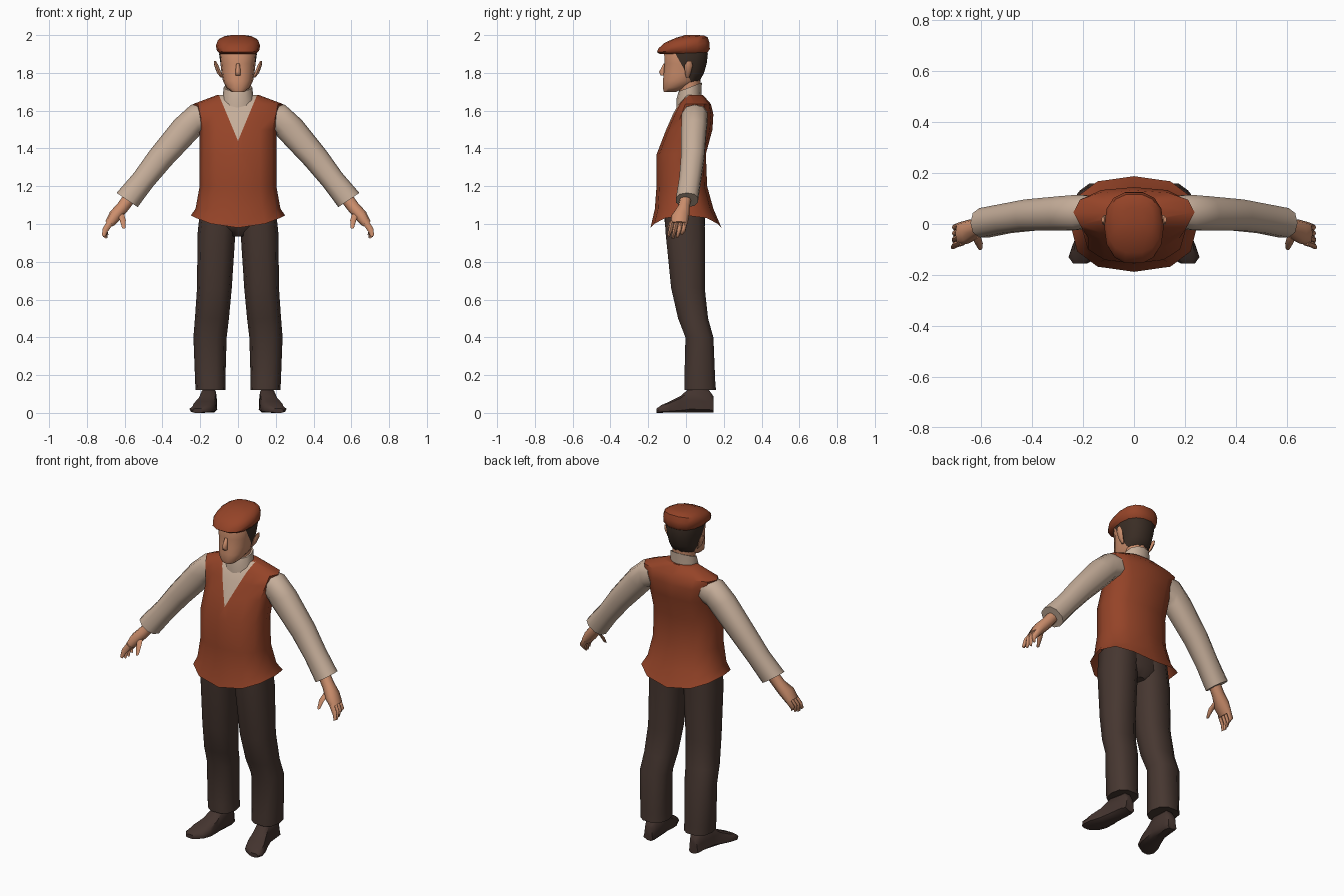
import bpy, bmesh, math
from mathutils import Vector as V

if "Cube" in bpy.data.objects:
    bpy.data.objects.remove(bpy.data.objects["Cube"])


def material(name, rgb):
    m = bpy.data.materials.new(name)
    m.diffuse_color = (*rgb, 1)
    m.use_nodes = True
    m.node_tree.nodes["Principled BSDF"].inputs["Base Color"].default_value = m.diffuse_color
    return m


RUST = material("rust cloth", (0.30, 0.057, 0.021))
SHIRT = material("cream shirt", (0.56, 0.42, 0.32))
SKIN = material("skin", (0.60, 0.27, 0.15))
TROUSER = material("dark brown cloth", (0.062, 0.038, 0.030))
LEATHER = material("shoe leather", (0.057, 0.034, 0.028))
HAIR = material("dark hair", (0.042, 0.026, 0.018))


def finish(name, bm, mats, mirror=False, angle=45):
    bmesh.ops.recalc_face_normals(bm, faces=bm.faces)
    me = bpy.data.meshes.new(name)
    bm.to_mesh(me)
    bm.free()
    for m in mats:
        me.materials.append(m)
    me.polygons.foreach_set("use_smooth", [True] * len(me.polygons))
    me.set_sharp_from_angle(angle=math.radians(angle))
    ob = bpy.data.objects.new(name, me)
    bpy.context.collection.objects.link(ob)
    if mirror:
        ob.modifiers.new("Mirror", 'MIRROR').use_mirror_merge = False
    return ob


def loft(rings, sides=12, e=1.0, caps=(True, True), bm=None):
    """Skin rings given as (centre, axis u, axis v); e < 1 squares them off."""
    bm = bm or bmesh.new()
    power = lambda t: math.copysign(abs(t) ** e, t) if abs(t) > 1e-6 else 0
    loops = []
    for c, u, v in rings:
        angles = [2 * math.pi * i / sides for i in range(sides)]
        loops.append([bm.verts.new(V(c) + V(u) * power(math.cos(a)) + V(v) * power(math.sin(a)))
                      for a in angles])
    for a, b in zip(loops, loops[1:]):
        for i in range(sides):
            j = (i + 1) % sides
            bm.faces.new((a[i], a[j], b[j], b[i]))
    for use, loop in zip(caps, (loops[0], loops[-1])):
        if use:
            bm.faces.new(loop)
    return bm


def level(rows, cx=0):
    """Horizontal rings from rows of (z, half width, front y, back y)."""
    return [((cx, (f + b) / 2, z), (w, 0, 0), (0, (b - f) / 2, 0)) for z, w, f, b in rows]


def cut(bm, faces, co, no):
    geom = set(faces)
    for f in faces:
        geom.update(f.edges, f.verts)
    bmesh.ops.bisect_plane(bm, geom=list(geom), plane_co=co, plane_no=no)


# Waistcoat: flared hem, narrow waist, sloping shoulders, V neck showing shirt
bm = loft(level([(0.98, .25, -.188, .188), (1.08, .225, -.165, .145), (1.2, .203, -.156, .112),
                 (1.37, .203, -.155, .105), (1.5, .203, -.105, .14), (1.58, .225, -.07, .145),
                 (1.635, .238, -.04, .132), (1.683, .11, .0, .09)]),
          12, .8, (False, True))
for v in bm.verts:
    if v.co.z < 1:
        v.co.z += .065 * (v.co.x / .25) ** 2
for s in (1, -1):
    cut(bm, [f for f in bm.faces if f.calc_center_median().y < .03 and f.calc_center_median().z > 1.37],
        (0, 0, 1.44), (.24 * s, 0, -.1))
for f in bm.faces:
    c = f.calc_center_median()
    f.material_index = int(c.y < .03 and abs(c.x) < (c.z - 1.44) * .417)
finish("waistcoat", bm, [RUST, SHIRT])

# Shirt collar and neck
bm = loft([((0, .015, 1.58), (.09, 0, 0), (0, .065, 0)),
           ((0, .015, 1.67), (.082, 0, 0), (0, .066, .012)),
           ((0, .022, 1.725), (.075, 0, 0), (0, .062, .024))], 12)
finish("collar", bm, [SHIRT])
finish("neck", loft(level([(1.68, .065, -.035, .075), (1.82, .065, -.04, .08)])), [SKIN])

# Sleeves: tapering tubes angled down and out
U = V((.83, 0, .56))
path = [((.17, .05, 1.57), .07, .065), ((.225, .045, 1.555), .08, .072), ((.272, .042, 1.508), .078, .07),
        ((.41, .035, 1.35), .069, .064), ((.50, .022, 1.235), .062, .06), ((.587, .005, 1.127), .067, .06)]
bm = loft([(c, (U if i > 1 else V((.3, 0, .95))) * a, (0, b, 0)) for i, (c, a, b) in enumerate(path)], 10, .85)
finish("sleeve", bm, [SHIRT], True)

# Hands: palm, four curled fingers and a thumb
bm = loft([((.57, .0, 1.145), U * .034, (0, .03, 0)), ((.61, -.012, 1.09), U * .033, (0, .032, 0)),
           ((.65, -.03, 1.045), U * .034, (0, .047, 0)), ((.682, -.037, 1.0), U * .024, (0, .045, 0))], 8, .8)
for i in range(4):
    y, drop = -.072 + .023 * i, (.0, .008, .004, -.012)[i]
    loft([((.675, y, 1.01), U * .018, (0, .013, 0)), ((.703, y - .01, .968), U * .016, (0, .012, 0)),
          ((.712 - .006 * i, y - .02, .935 - drop), U * .01, (0, .008, 0))], 6, bm=bm)
loft([((.625, -.035, 1.065), (.018, 0, 0), (0, .02, .01)), ((.61, -.075, 1.02), (.016, 0, 0), (0, .014, .01)),
      ((.605, -.095, .98), (.009, 0, 0), (0, .008, .004))], 6, bm=bm)
finish("hand", bm, [SKIN], True, 60)

# Trousers: pelvis and two legs
bm = loft(level([(.935, .05, -.06, .07), (.99, .19, -.11, .1), (1.12, .19, -.125, .1)]), 12, .8)
finish("trouser_seat", bm, [TROUSER])
rows = [(.12, .145, .08, -.012, .162), (.17, .147, .08, -.012, .158), (.4, .148, .088, -.006, .148),
        (.5, .138, .09, -.045, .12), (.66, .125, .092, -.082, .103),
        (.95, .114, .1, -.112, .105), (1.08, .1, .1, -.12, .1)]
bm = loft([r for z, cx, *rest in rows for r in level([(z, *rest)], cx)], 10, .8)
finish("trouser_leg", bm, [TROUSER], True)

# Shoes: rings running from heel to turned-out toe
rows = [(.145, .15, .025, .09), (.12, .148, .037, .125), (.02, .155, .042, .135), (-.03, .165, .05, .09),
        (-.085, .18, .06, .062), (-.13, .195, .052, .042), (-.155, .202, .028, .024)]
bm = loft([((cx, y, h / 2), (w, 0, 0), (0, 0, h / 2)) for y, cx, w, h in rows], 10, .65)
for v in bm.verts:  # wide sole, slim upper
    if v.co.z < .03:
        v.co.x += .01 if v.co.x > .17 else -.006
finish("shoe", bm, [LEATHER], True)

# Head, with hair on the faces behind a slanting hairline
bm = loft(level([(1.7, .035, -.118, -.05), (1.722, .062, -.124, .0), (1.758, .08, -.124, .075),
                 (1.80, .087, -.12, .098), (1.85, .093, -.116, .112), (1.9, .1, -.118, .118),
                 (1.95, .09, -.1, .11)]), 14, .85)
line = V((0, .09, -.16))
normal = V((0, .16, .09))
cut(bm, list(bm.faces), (0, -.055, 1.9), normal)
for f in bm.faces:
    f.material_index = int((f.calc_center_median() - V((0, -.055, 1.9))).dot(normal) > 0)
finish("head", bm, [SKIN, HAIR])

# Nose
bm = loft([((0, -.112, 1.85), (.009, 0, 0), (0, .008, 0)), ((0, -.125, 1.805), (.014, 0, 0), (0, .02, 0)),
           ((0, -.12, 1.785), (.014, 0, 0), (0, .016, 0))], 6)
finish("nose", bm, [SKIN], angle=70)

# Ears: flat ovals leaning outward
bm = loft([((.086, .008, 1.775), (.005, 0, 0), (0, .008, 0)), ((.1, .01, 1.80), (.012, 0, 0), (0, .016, 0)),
           ((.115, .014, 1.84), (.011, 0, 0), (0, .022, 0)), ((.122, .018, 1.862), (.006, 0, 0), (0, .012, 0))], 8)
finish("ear", bm, [SKIN], True)

# Flat cap: overhanging brim, domed and sloping down to the front
bm = loft([((0, -.012, 1.903), (.098, 0, 0), (0, .128, .004)), ((0, -.014, 1.918), (.112, 0, 0), (0, .143, .008)),
           ((0, -.01, 1.945), (.117, 0, 0), (0, .137, .014)), ((0, .002, 1.974), (.106, 0, 0), (0, .116, .014)),
           ((0, .022, 1.992), (.076, 0, 0), (0, .075, .006)), ((0, .03, 2.0), (.035, 0, 0), (0, .035, 0))], 14, .8)
finish("flat_cap", bm, [RUST])
